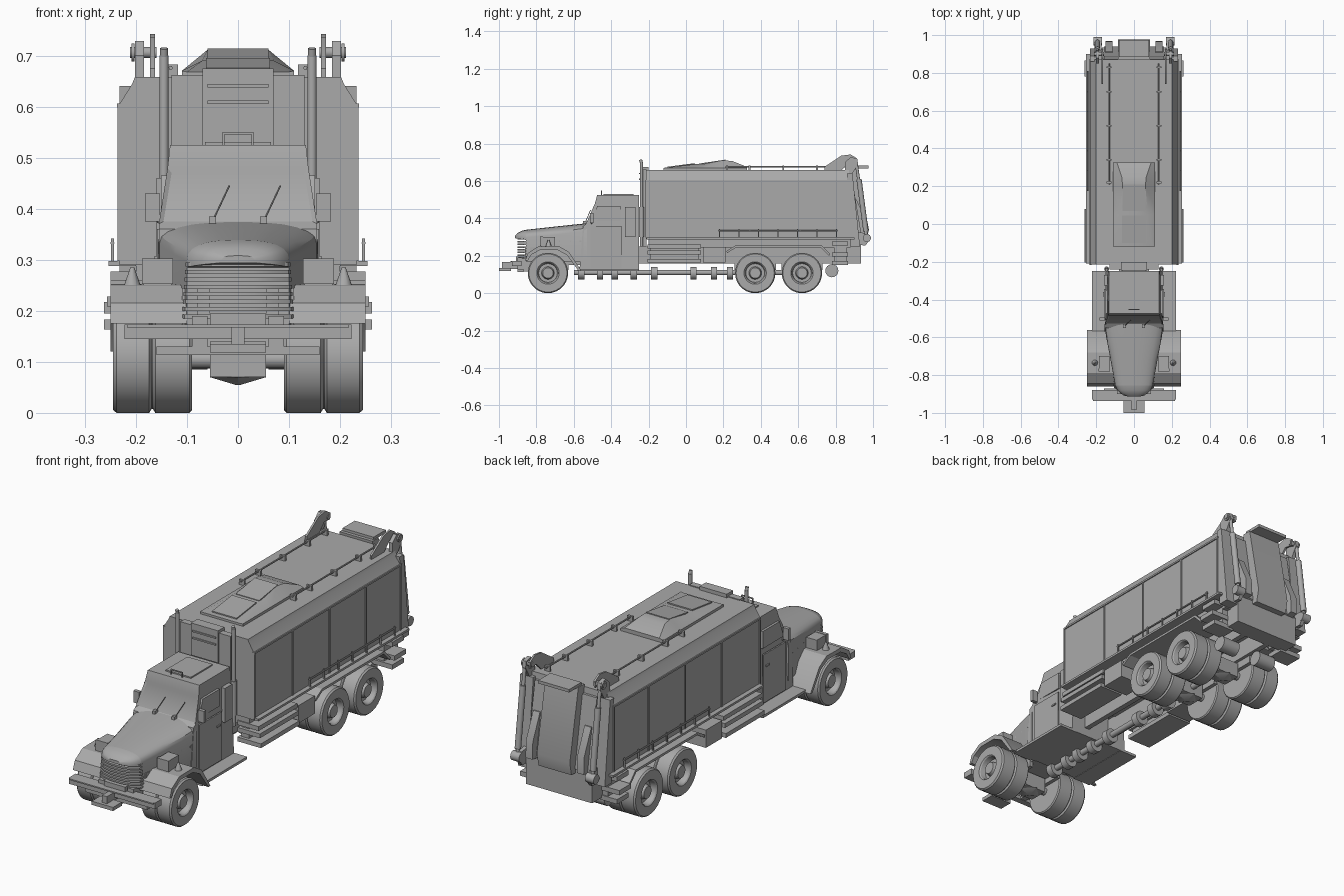
import bpy, bmesh, math
from mathutils import Vector

cube = bpy.data.objects.get("Cube")
if cube:
    bpy.data.objects.remove(cube)

grey = bpy.data.materials.new("plain_grey")
grey.use_nodes = True
grey.diffuse_color = (0.4, 0.4, 0.4, 1)
grey.node_tree.nodes["Principled BSDF"].inputs["Base Color"].default_value = (0.4, 0.4, 0.4, 1)
parts = []


def finish(name, bm, mirror=False):
    bmesh.ops.recalc_face_normals(bm, faces=bm.faces)
    mesh = bpy.data.meshes.new(name)
    bm.to_mesh(mesh)
    bm.free()
    mesh.materials.append(grey)
    obj = bpy.data.objects.new(name, mesh)
    bpy.context.scene.collection.objects.link(obj)
    if mirror:
        obj.modifiers.new("Mirror", 'MIRROR')
    parts.append(obj)
    return obj


def loft_mesh(rings, closed=False):
    """Skin equal-length rings; cap the ends unless the loop is closed."""
    bm = bmesh.new()
    rows = [[bm.verts.new(p) for p in ring] for ring in rings]
    pairs = list(zip(rows, rows[1:])) + ([(rows[-1], rows[0])] if closed else [])
    for a, b in pairs:
        for i in range(len(a)):
            j = (i + 1) % len(a)
            bm.faces.new((a[i], a[j], b[j], b[i]))
    if not closed:
        bm.faces.new(rows[0])
        bm.faces.new(rows[-1])
    return bm


def box(name, x, y, z, mirror=False):
    rings = [[(x[0], b, c), (x[1], b, c), (x[1], b, d), (x[0], b, d)]
             for b in y for c, d in [z]]
    return finish(name, loft_mesh(rings), mirror)


def prism(name, profile, x0, x1, mirror=False):
    """Side profile of (y, z) points, extruded across x."""
    return finish(name, loft_mesh([[(x, y, z) for y, z in profile] for x in (x0, x1)]), mirror)


def rod(name, a, b, r, mirror=False, sides=16, r2=None):
    a, b = Vector(a), Vector(b)
    bm = bmesh.new()
    bmesh.ops.create_cone(bm, cap_ends=True, segments=sides, radius1=r,
                          radius2=r if r2 is None else r2, depth=(b - a).length)
    bm.transform((b - a).to_track_quat('Z', 'Y').to_matrix().to_4x4())
    bmesh.ops.translate(bm, verts=bm.verts, vec=(a + b) / 2)
    return finish(name, bm, mirror)


def inset_face(bm, test, thickness, depth):
    bm.normal_update()
    faces = [f for f in bm.faces if test(f)]
    bmesh.ops.inset_individual(bm, faces=faces, thickness=thickness, depth=depth)


# Wheels: twin tyres with a recessed hub
profile = [(.09, .0), (.09, .103), (.095, .108), (.162, .108), (.167, .1), (.169, .1),
           (.174, .108), (.238, .108), (.245, .102), (.245, .06), (.24, .055), (.215, .05),
           (.215, .034), (.236, .028), (.236, .0)]
rings = [[(x, r * math.cos(t), r * math.sin(t)) for x, r in profile]
         for t in [k * math.tau / 28 for k in range(28)]]
bm = loft_mesh(rings, closed=True)
bmesh.ops.remove_doubles(bm, verts=bm.verts, dist=1e-5)
wheel = finish("front_wheels", bm, True)
wheel.location = (0, -.738, .108)
for label, y in (("middle_wheels", .37), ("rear_wheels", .62)):
    w = wheel.copy()
    w.name = label
    w.location.y = y
    bpy.context.scene.collection.objects.link(w)
    parts.append(w)

# Axles, differentials, chassis and driveshaft
for label, y in (("front", -.738), ("middle", .37), ("rear", .62)):
    rod(label + "_axle", (-.1, y, .105), (.1, y, .105), .018)
    box(label + "_differential", (-.055, .055), (y - .045, y + .045), (.07, .14))
    rod(label + "_differential_cone", (0, y, .07), (0, y, .055), .055, r2=.005, sides=4)
    box(label + "_spring", (.07, .088), (y - .11, y + .11), (.125, .17), True)
box("chassis_rail", (.055, .08), (-.86, .86), (.16, .25), True)
rod("driveshaft", (0, -.6, .11), (0, .62, .11), .014)
for i, y in enumerate((-.56, -.46, -.38, -.28, -.17, .04, .15, .235)):
    rod(f"shaft_coupling_{i}", (0, y - .017, .107), (0, y + .017, .107), .034)
box("engine_sump", (-.08, .08), (-.84, -.56), (.15, .24))

# Cab with sunken windscreen and side windows
outline = [(-.25, .12), (-.25, .48), (-.25, .525), (-.475, .525), (-.487, .48),
           (-.535, .37), (-.55, .36), (-.57, .12)]
half = lambda z: .155 if z < .375 else (.138 if z < .5 else .133)
bm = loft_mesh([[(s * half(z), y, z) for y, z in outline] for s in (-1, 1)])
inset_face(bm, lambda f: f.normal.y < -.5 and .4 < f.calc_center_median().z < .46, .012, -.005)
finish("cab", bm)
box("door", (.152, .159), (-.51, -.345), (.135, .36), True)
prism("door_window", [(-.505, .385), (-.35, .385), (-.35, .465), (-.475, .465)], .14, .151, True)
box("rear_door_panel", (.14, .16), (-.325, -.27), (.3, .46), True)
box("door_handle", (.158, .164), (-.385, -.36), (.3, .307), True)
box("roof_hatch", (-.065, .065), (-.44, -.28), (.52, .531))
box("hatch_handle_top", (-.03, .03), (-.455, -.45), (.545, .55))
box("hatch_handle_leg", (.026, .03), (-.455, -.45), (.52, .55), True)
for i, x in enumerate((-.05, .05)):
    rod(f"wiper_{i}", (x, -.54, .375), (x + .033, -.51, .445), .0018, sides=6)
    box(f"wiper_base_{i}", (x - .007, x + .007), (-.55, -.53), (.365, .385))
box("side_mirror", (.153, .182), (-.512, -.495), (.375, .43), True)
rod("mirror_stalk", (.14, -.505, .365), (.168, -.505, .385), .004, True, 8)
box("running_board", (.13, .222), (-.58, -.25), (.118, .13), True)


# Bonnet: arched sections narrowing to a rounded brow
def arch(y, w, base, shoulder, top):
    pts = [(w, y, base)]
    for k in range(13):
        t = math.pi * k / 12
        c = math.cos(t)
        pts.append((math.copysign(abs(c) ** .8, c) * w, y, shoulder + (top - shoulder) * math.sin(t) ** .8))
    return pts + [(-w, y, base)]


finish("bonnet", loft_mesh([arch(-.53, .157, .17, .335, .374), arch(-.6, .147, .17, .325, .367),
                            arch(-.72, .124, .17, .31, .354), arch(-.855, .1, .17, .298, .339)]))
finish("bonnet_brow", loft_mesh([arch(-.855, .1, .285, .298, .339), arch(-.88, .088, .288, .298, .333),
                                 arch(-.9, .066, .291, .298, .322), arch(-.913, .035, .294, .298, .308)]))
for i in range(8):
    z = .185 + i * .0145
    w = .11 - i * .001
    plan = [(w, -.85), (w * .95, -.868), (w * .65, -.89), (w * .3, -.9)]
    plan += [(-x, y) for x, y in reversed(plan)]
    finish(f"grille_bar_{i}", loft_mesh([[(x, y, h) for x, y in plan] for h in (z, z + .008)]))
for i, y in enumerate((-.68, -.62, -.57)):
    box(f"bonnet_vent_{i}", (.11, .16 + (y + .53) * .18), (y, y + .025), (.275, .283), True)

# Front wings, headlamps and markers
prism("front_wing", [(-.86, .175), (-.845, .215), (-.79, .25), (-.68, .252), (-.625, .22), (-.56, .12),
                     (-.575, .12), (-.637, .205), (-.69, .232), (-.78, .232), (-.828, .205), (-.845, .175)],
      .1, .25, True)
box("wing_inner_panel", (.085, .11), (-.835, -.58), (.17, .245), True)
box("headlamp", (.13, .185), (-.775, -.7), (.25, .3), True)
box("headlamp_rim", (.127, .188), (-.78, -.765), (.252, .302), True)
rod("wing_marker", (.207, -.735, .25), (.207, -.735, .285), .016, True, 12, .004)

# Front bumper and tow step
box("bumper", (-.222, .222), (-.93, -.88), (.145, .173))
box("bumper_lip", (-.217, .217), (-.937, -.88), (.167, .173))
box("lower_bumper", (-.16, .16), (-.9, -.87), (.113, .13))
box("bumper_bracket", (.06, .09), (-.9, -.82), (.115, .19), True)
box("tow_step", (-.055, .055), (-1, -.935), (.118, .135))
box("tow_post", (-.013, .013), (-.985, -.9), (.13, .168))
box("bumper_centre", (-.055, .055), (-.91, -.86), (.173, .195))

# Cargo body with chamfered roof edges and sloping rear
section = [(.232, .29), (.232, .605), (.207, .645), (.202, .658)]
section += [(-x, z) for x, z in reversed(section)]
finish("cargo_body", loft_mesh([[(x, -.215, z) for x, z in section],
                                [(x, .87 + (.66 - z) * .11, z) for x, z in section]]))
box("body_floor", (-.2, .2), (-.2, .88), (.245, .295))
box("body_ledge", (.2, .254), (-.21, .9), (.288, .298), True)
for i, y in enumerate((-.212, .07, .34, .61, .865)):
    box(f"side_rib_{i}", (.225, .236), (y - .004, y + .004), (.298, .605), True)
box("side_top_strip", (.22, .237), (-.215, .87), (.598, .606), True)
box("front_bulkhead", (-.13, .13), (-.24, -.21), (.25, .662))
box("front_panel", (-.07, .07), (-.247, -.2), (.525, .675))
for i, z in enumerate((.605, .637)):
    box(f"panel_louvre_{i}", (-.06, .06), (-.252, -.245), (z, z + .007))

# Exhaust stacks
rod("exhaust_stack", (.145, -.238, .25), (.145, -.238, .7), .009, True)
rod("exhaust_sleeve", (.145, -.238, .3), (.145, -.238, .46), .013, True)
rod("exhaust_tip", (.145, -.238, .695), (.145, -.243, .714), .008, True)

# Roof hump with hatches, and roof rails
hump = [(-.12, .655, .668, .1, .11), (.05, .655, .69, .07, .11), (.09, .655, .69, .07, .11),
        (.2, .655, .711, .06, .11), (.25, .655, .706, .065, .11), (.325, .655, .676, .09, .11)]
finish("roof_hump", loft_mesh([[(-b, y, z), (b, y, z), (b, y, z + .015), (t, y, h), (-t, y, h),
                                (-b, y, z + .015)] for y, z, h, t, b in hump]))
prism("front_hatch", [(-.1, .66), (.045, .66), (.045, .695), (-.1, .676)], -.063, .063)
prism("rear_hatch", [(.07, .66), (.21, .66), (.21, .714), (.07, .693)], -.06, .06)
rod("roof_rail", (.132, .21, .676), (.132, .85, .676), .004, True, 8)
for i, y in enumerate((.22, .34, .52, .7, .83)):
    box(f"roof_rail_post_{i}", (.118, .146), (y - .005, y + .005), (.655, .682), True)

# Side guard rail above the rear wheels
rod("guard_rail", (.246, .175, .333), (.246, .81, .333), .004, True, 8)
for i in range(7):
    y = .18 + i * .104
    box(f"guard_post_{i}", (.243, .249), (y - .003, y + .003), (.295, .342), True)

# Side steps, lockers and rear mudguards
for i, (z, x) in enumerate(((.24, .25), (.208, .257), (.163, .262))):
    box(f"side_step_{i}", (.14, x), (-.205, .08), (z, z + .02), True)
box("step_hanger", (.15, .19), (-.19, .07), (.165, .29), True)
box("side_locker", (.12, .25), (.09, .21), (.163, .246), True)
prism("rear_mudguard", [(.22, .215), (.27, .245), (.72, .245), (.765, .2), (.77, .21), (.725, .256),
                        (.265, .256), (.215, .225)], .1, .248, True)
for i, z in enumerate((.15, .195, .255)):
    box(f"rear_step_{i}", (.14, .262 if i == 1 else .25), (.78, .865), (z, z + .022), True)
box("rear_step_hanger", (.16, .2), (.79, .86), (.15, .29), True)
rod("rear_air_tank", (.06, .78, .12), (.15, .78, .12), .035, True)

# Tailgate
prism("tailgate", [(.86, .63), (.885, .63), (.94, .3), (.9, .27), (.88, .3)], -.16, .16)
prism("tailgate_spine", [(.87, .67), (.915, .67), (.978, .34), (.965, .28), (.9, .28)], -.085, .085)
prism("tailgate_gusset", [(.89, .5), (.912, .5), (.965, .38), (.968, .3), (.9, .29)], .115, .15, True)
box("tailgate_cap", (-.08, .08), (.885, .975), (.668, .682))
box("rear_sill", (-.17, .17), (.85, .935), (.16, .3))
prism("rear_corner_post", [(.86, .64), (.89, .64), (.93, .25), (.88, .25)], .165, .232, True)

# Lifting arms and hydraulic rams
prism("lifting_arm", [(.74, .655), (.74, .675), (.83, .735), (.88, .742), (.915, .72), (.912, .69),
                      (.87, .695), (.83, .655)], .163, .172, True)
prism("ram_bracket", [(.85, .64), (.85, .7), (.88, .728), (.915, .72), (.92, .69), (.89, .64)],
      .184, .202, True)
rod("arm_pin", (.16, .9, .706), (.212, .9, .706), .011, True)
rod("arm_pin_cap", (.203, .9, .706), (.209, .9, .706), .018, True)
rod("ram_piston", (.194, .91, .7), (.194, .965, .3), .008, True)
rod("ram_cylinder", (.194, .925, .61), (.194, .962, .33), .014, True)
rod("ram_pivot", (.17, .967, .295), (.215, .967, .295), .022, True)
prism("ram_foot", [(.9, .33), (.965, .32), (.985, .29), (.96, .255), (.9, .26)], .172, .19, True)

# Smooth round parts, keep edges crisp
bpy.ops.object.select_all(action='DESELECT')
for obj in parts:
    obj.select_set(True)
bpy.context.view_layer.objects.active = parts[0]
bpy.ops.object.shade_smooth_by_angle(angle=math.radians(30))
